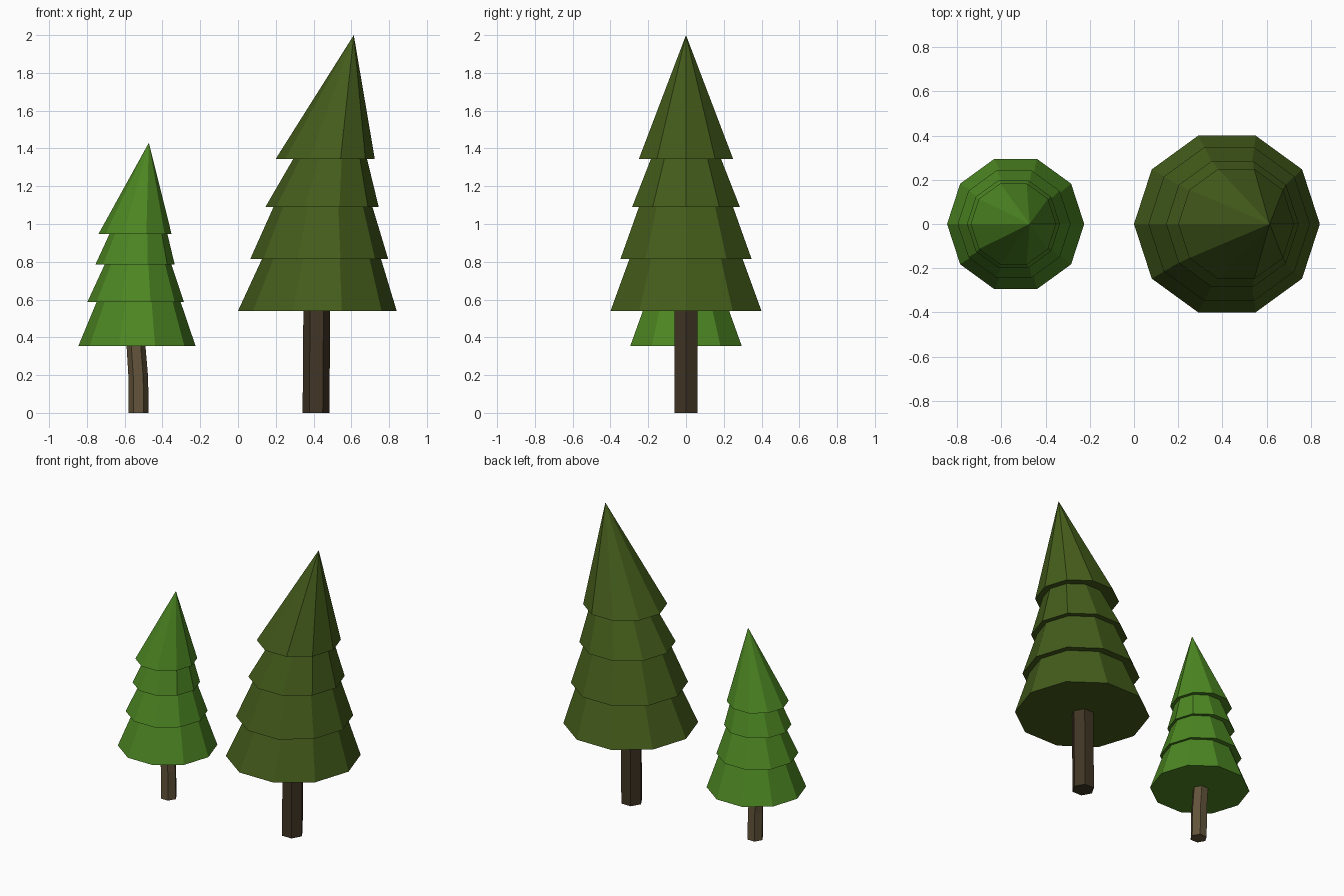
import bpy
import bmesh
import math

if "Cube" in bpy.data.objects:
    bpy.data.objects.remove(bpy.data.objects["Cube"])


def material(name, rgb):
    m = bpy.data.materials.new(name)
    m.diffuse_color = (*rgb, 1)
    m.use_nodes = True
    m.node_tree.nodes["Principled BSDF"].inputs["Base Color"].default_value = m.diffuse_color
    return m


def lofted(name, sides, rings, mat, apex=None):
    """Join horizontal polygon rings (centre x, z, radius); end in a cap or a point."""
    bm = bmesh.new()
    loops = [[bm.verts.new((cx + r * math.cos(2 * math.pi * i / sides),
                            r * math.sin(2 * math.pi * i / sides), z))
              for i in range(sides)] for cx, z, r in rings]
    bm.faces.new(loops[0][::-1])
    for low, high in zip(loops, loops[1:]):
        for i in range(sides):
            j = (i + 1) % sides
            bm.faces.new((low[i], low[j], high[j], high[i]))
    top = loops[-1]
    if apex:
        tip = bm.verts.new((apex[0], 0, apex[1]))
        for i in range(sides):
            bm.faces.new((top[i], top[(i + 1) % sides], tip))
    else:
        bm.faces.new(top)
    bmesh.ops.recalc_face_normals(bm, faces=bm.faces)
    mesh = bpy.data.meshes.new(name)
    bm.to_mesh(mesh)
    bm.free()
    mesh.materials.append(mat)
    obj = bpy.data.objects.new(name, mesh)
    bpy.context.collection.objects.link(obj)
    return obj


# Large dark tree: four stepped tiers, tip leaning right
lofted("large_tree_foliage", 10, [
    (0.42, 0.54, 0.42), (0.442, 0.815, 0.315),
    (0.43, 0.815, 0.365), (0.45, 1.09, 0.262),
    (0.445, 1.09, 0.30), (0.488, 1.345, 0.195),
    (0.462, 1.345, 0.262)],
    material("dark_green", (0.058, 0.108, 0.011)), apex=(0.613, 2.0))
lofted("large_tree_trunk", 6, [(0.413, 0, 0.071), (0.417, 0.54, 0.071)],
       material("dark_bark", (0.053, 0.036, 0.018)))

# Small bright tree: same construction, slightly bent trunk
lofted("small_tree_foliage", 10, [
    (-0.535, 0.355, 0.31), (-0.526, 0.588, 0.222),
    (-0.542, 0.588, 0.255), (-0.529, 0.785, 0.177),
    (-0.545, 0.785, 0.21), (-0.527, 0.948, 0.153),
    (-0.545, 0.948, 0.193)],
    material("bright_green", (0.073, 0.24, 0.016)), apex=(-0.472, 1.43))
lofted("small_tree_trunk", 6, [
    (-0.526, 0, 0.053), (-0.528, 0.19, 0.052), (-0.54, 0.355, 0.05)],
    material("light_bark", (0.125, 0.088, 0.043)))
